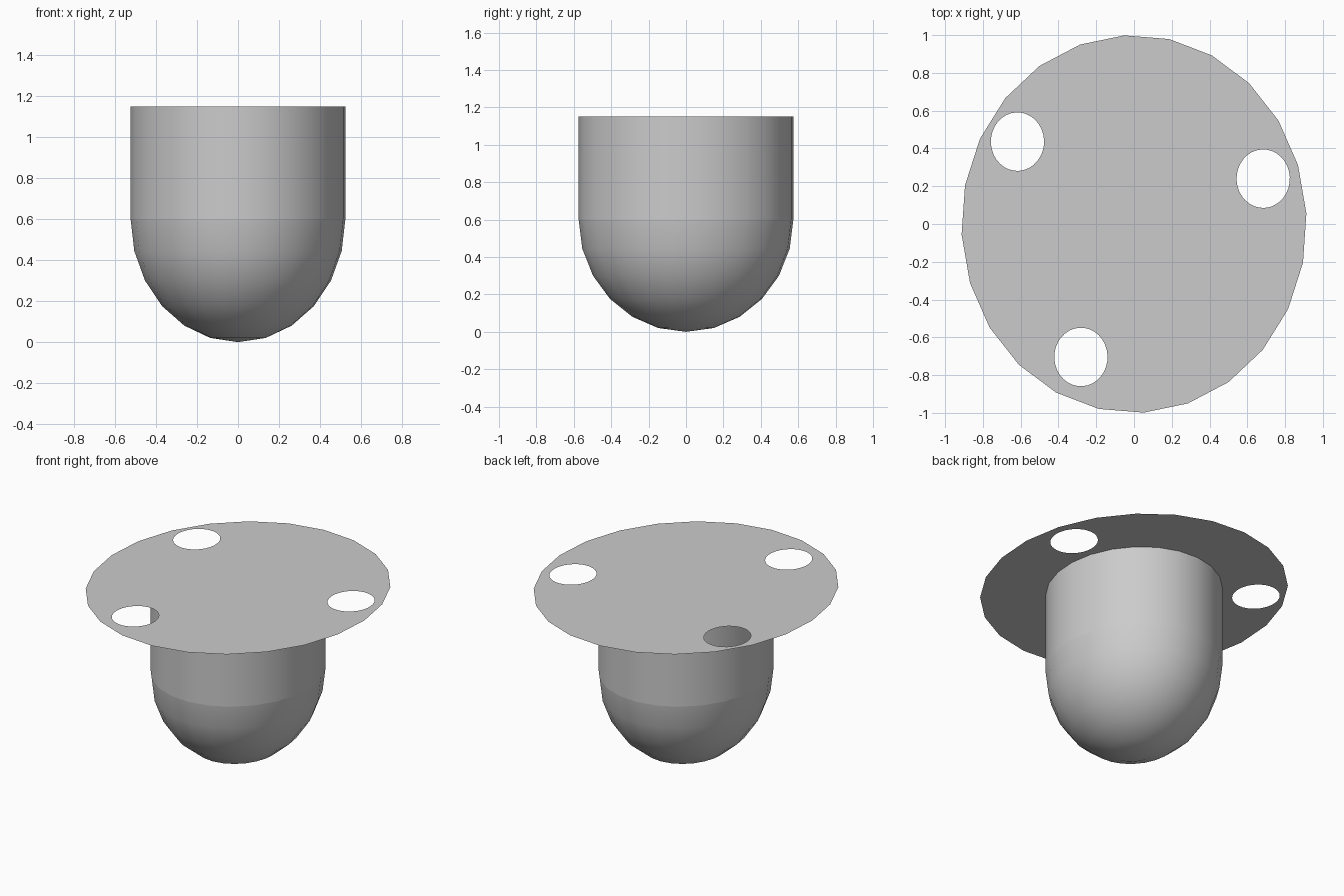
import bpy, bmesh
from math import sin, cos, pi, radians

if "Cube" in bpy.data.objects:
    bpy.data.objects.remove(bpy.data.objects["Cube"])

SIDES = 24
PHASE = radians(3.2)
TOP, JOIN = 1.15, 0.6
CUP_X, CUP_Y = 0.525, 0.575


def ring(bm, rx, ry, z, n=SIDES, cx=0, cy=0):
    return [bm.verts.new((cx + rx * cos(PHASE + 2 * pi * i / n),
                          cy + ry * sin(PHASE + 2 * pi * i / n), z)) for i in range(n)]


def bridge(bm, lower, upper):
    n = len(lower)
    for i in range(n):
        j = (i + 1) % n
        bm.faces.new((lower[i], lower[j], upper[j], upper[i]))


def finish(bm, name, smooth):
    for f in bm.faces:
        f.smooth = smooth
    me = bpy.data.meshes.new(name)
    bm.to_mesh(me)
    bm.free()
    ob = bpy.data.objects.new(name, me)
    bpy.context.collection.objects.link(ob)
    return ob


# Rounded cup bottom
bm = bmesh.new()
tip = bm.verts.new((0, 0, 0))
prev = None
for k in range(1, 7):
    a = k * pi / 12
    cur = ring(bm, CUP_X * sin(a), CUP_Y * sin(a), JOIN * (1 - cos(a)))
    if prev:
        bridge(bm, prev, cur)
    else:
        for i in range(SIDES):
            bm.faces.new((tip, cur[(i + 1) % SIDES], cur[i]))
    prev = cur
finish(bm, "cup_bottom", True)

# Straight cup wall
bm = bmesh.new()
bridge(bm, ring(bm, CUP_X, CUP_Y, JOIN), ring(bm, CUP_X, CUP_Y, TOP))
finish(bm, "cup_wall", True)

# Thin oval flange with three bolt holes
bm = bmesh.new()
loops = [ring(bm, 0.914, 1.0, TOP)]
for cx, cy in ((-0.617, 0.436), (0.684, 0.24), (-0.281, -0.704)):
    loops.append(ring(bm, 0.141, 0.155, TOP, 32, cx, cy))
edges = [bm.edges.new((l[i], l[(i + 1) % len(l)])) for l in loops for i in range(len(l))]
bmesh.ops.triangle_fill(bm, use_beauty=True, use_dissolve=False,
                        edges=edges, normal=(0, 0, 1))
bm.normal_update()
for f in bm.faces:
    if f.normal.z < 0:
        f.normal_flip()
finish(bm, "flange", False)
